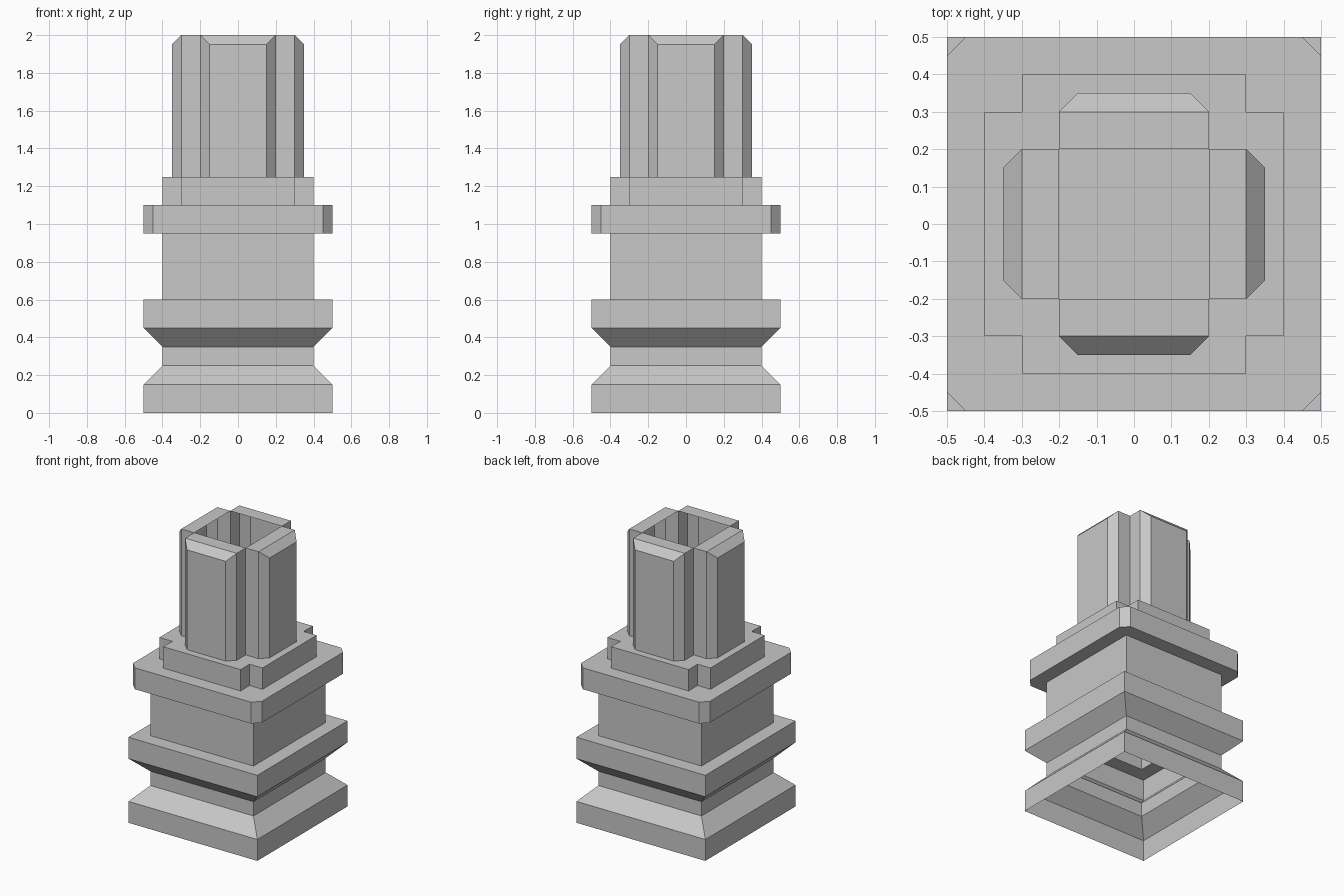
import bpy
import bmesh
from mathutils import Matrix, Vector

cube = bpy.data.objects.get("Cube")
if cube:
    bpy.data.objects.remove(cube, do_unlink=True)

GREY = (0.58, 0.58, 0.58, 1.0)
grey = bpy.data.materials.new("plain grey")
grey.use_nodes = True
grey.diffuse_color = GREY
grey.node_tree.nodes["Principled BSDF"].inputs["Base Color"].default_value = GREY


def around(points):
    """Repeat one side's (x, y, z) points over four quarter turns."""
    turns = [Matrix.Rotation(i * 1.5707963268, 3, 'Z') for i in range(4)]
    return [turn @ Vector(p) for turn in turns for p in points]


def ring(bm, outline, z):
    return [bm.verts.new((p.x, p.y, p.z + z)) for p in outline]


def walls(bm, low, high):
    """Join two rings with equal point counts."""
    n = len(low)
    for i in range(n):
        j = (i + 1) % n
        bm.faces.new((low[i], low[j], high[j], high[i]))


def ledge(bm, outer, inner, up):
    """Flat face between an outer ring and an inner ring."""
    edges = []
    for loop in (outer, inner):
        for a, b in zip(loop, loop[1:] + loop[:1]):
            edges.append(bm.edges.get((a, b)) or bm.edges.new((a, b)))
    made = bmesh.ops.triangle_fill(bm, edges=edges, use_beauty=True, normal=(0, 0, up))
    for f in made["geom"]:
        if isinstance(f, bmesh.types.BMFace):
            f.normal_update()
            if f.normal.z * up < 0:
                f.normal_flip()


def finish(bm, name):
    mesh = bpy.data.meshes.new(name)
    bm.to_mesh(mesh)
    bm.free()
    mesh.materials.append(grey)
    bpy.context.collection.objects.link(bpy.data.objects.new(name, mesh))


def square_shell(name, profile):
    """Open square tube following (half width, height) steps."""
    bm = bmesh.new()
    rings = [ring(bm, around([(r, -r, 0)]), z) for r, z in profile]
    for low, high in zip(rings, rings[1:]):
        walls(bm, low, high)
    finish(bm, name)


# Plan outlines, listed counter-clockwise
shaft = around([(0.4, -0.4, 0)])
clipped = around([(-0.45, -0.5, 0), (0.45, -0.5, 0)])
cross = around([(-0.3, -0.4, 0), (0.3, -0.4, 0), (0.3, -0.3, 0)])

# Square lower sections, hollow and open underneath
square_shell("base", [(0.5, 0), (0.5, 0.15), (0.4, 0.25)])
square_shell("waist", [(0.4, 0.25), (0.4, 0.35)])
square_shell("collar", [(0.4, 0.35), (0.5, 0.45), (0.5, 0.6), (0.4, 0.6)])
square_shell("body", [(0.4, 0.6), (0.4, 0.95)])

# Flange with clipped corners
bm = bmesh.new()
low, high = ring(bm, clipped, 0.95), ring(bm, clipped, 1.1)
walls(bm, low, high)
ledge(bm, low, ring(bm, shaft, 0.95), -1)
ledge(bm, high, ring(bm, cross, 1.1), 1)
finish(bm, "flange")

# Cross-shaped step that closes the tower floor
bm = bmesh.new()
low, high = ring(bm, cross, 1.1), ring(bm, cross, 1.25)
walls(bm, low, high)
bm.faces.new(high)
finish(bm, "cross_step")

# Hollow tower with four bevelled arms
arm = [(-0.2, -0.3, 0), (-0.15, -0.35, -0.05), (0.15, -0.35, -0.05),
       (0.2, -0.3, 0), (0.2, -0.2, 0)]
bm = bmesh.new()
low = ring(bm, around([(x, y, 0) for x, y, _ in arm]), 1.25)
high = ring(bm, around(arm), 2)
walls(bm, low, high)
for i in range(0, len(high), len(arm)):
    left, bevel_l, bevel_r, right, notch = high[i:i + len(arm)]
    bm.faces.new((bevel_l, bevel_r, right, left))
    bm.faces.new((left, right, notch, high[i - 1]))
finish(bm, "tower")
